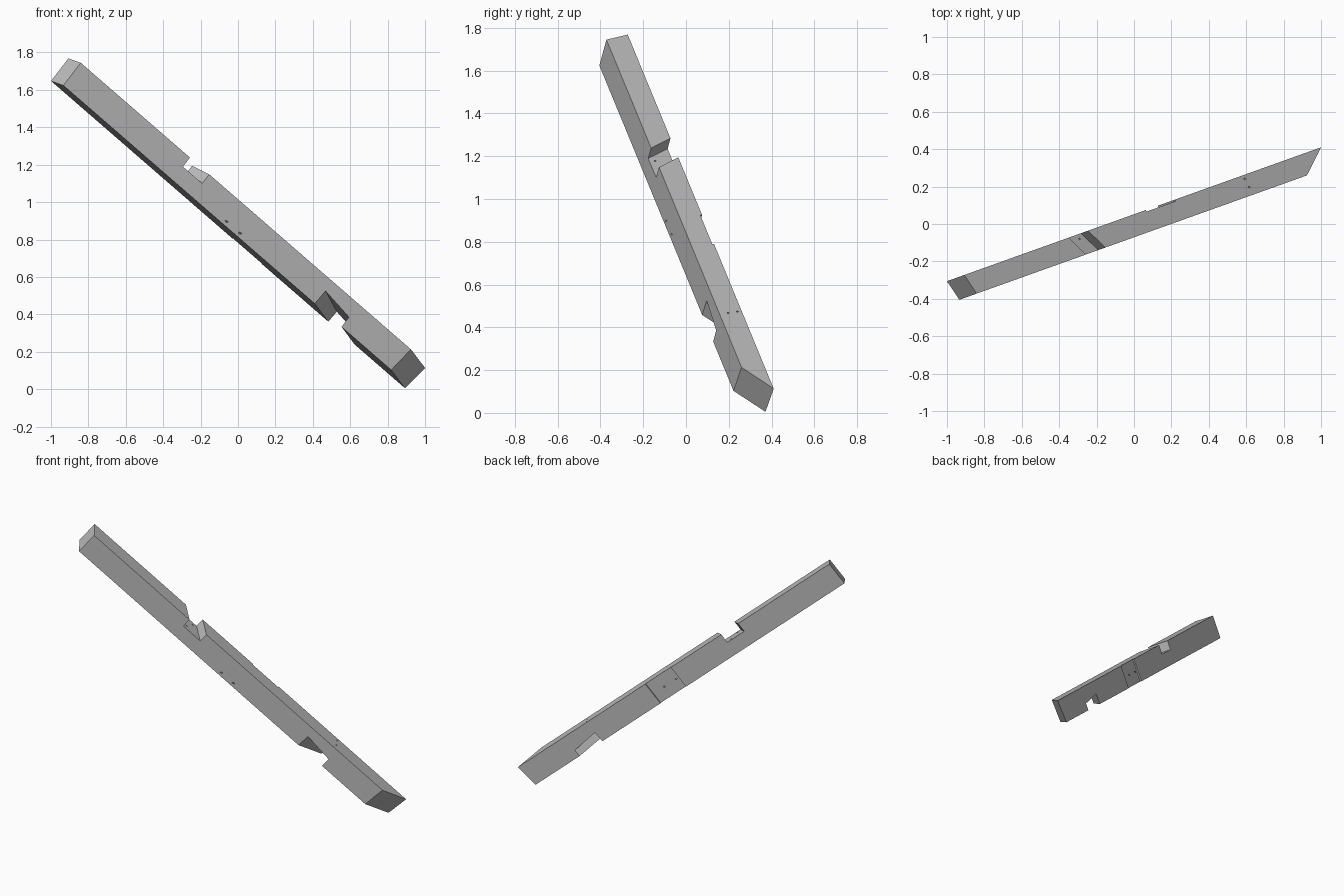
import bpy, bmesh
from mathutils import Matrix, Vector

cube = bpy.data.objects.get("Cube")
if cube:
    bpy.data.objects.remove(cube)

# Frame of the sloping beam: along its length, across its width, up its depth
ALONG = Vector((0.7294, 0.261, -0.633)).normalized()
ACROSS = Vector((-0.337, 0.9415, 0)).normalized()
UP = ALONG.cross(ACROSS).normalized()
FRONT, BACK, BOTTOM, TOP = -0.067, 0.049, 0.615, 0.771


def place(a, v, w):
    return ALONG * a + ACROSS * v + UP * w


def add_object(name, bm):
    bmesh.ops.recalc_face_normals(bm, faces=bm.faces)
    mesh = bpy.data.meshes.new(name)
    bm.to_mesh(mesh)
    bm.free()
    obj = bpy.data.objects.new(name, mesh)
    bpy.context.collection.objects.link(obj)
    return obj


def skewed_prism(name, profile, v0, v1, drop=0.0):
    """Profile of (along, up, skew) on the front face, swept across the width."""
    bm = bmesh.new()
    rings = []
    for v in (v0, v1):
        t = v - FRONT
        rings.append([bm.verts.new(place(a + skew * t, v, w - drop * t))
                      for a, w, skew in profile])
    n = len(profile)
    bm.faces.new(rings[0])
    bm.faces.new(rings[1])
    for i in range(n):
        j = (i + 1) % n
        bm.faces.new((rings[0][i], rings[0][j], rings[1][j], rings[1][i]))
    return add_object(name, bm)


def drill(name, start, end, radius=0.005):
    p, q = place(*start), place(*end)
    turn = (q - p).to_track_quat('Z', 'Y').to_matrix().to_4x4()
    bm = bmesh.new()
    bmesh.ops.create_cone(bm, cap_ends=True, segments=12, radius1=radius, radius2=radius,
                          depth=(q - p).length, matrix=Matrix.Translation((p + q) / 2) @ turn)
    return add_object(name, bm)


# Timber with mitred ends
beam = skewed_prism("timber_brace", [
    (-1.814, BOTTOM, -0.32), (-1.814, TOP, -0.32),
    (0.607, TOP, 1.36), (0.59, BOTTOM, 1.33)], FRONT, BACK)

cutters = [
    # Skewed housing in the upper face
    skewed_prism("upper_notch", [
        (-1.013, 0.708, -0.62), (-1.013, 0.85, -0.62),
        (-0.872, 0.85, -0.62), (-0.872, 0.708, -0.62)], -0.1, 0.08),
    # Skewed housing in the lower face, with a sloping floor
    skewed_prism("lower_notch", [
        (0.026, 0.55, 1.31), (0.034, 0.706, 1.31),
        (0.226, 0.682, 1.28), (0.226, 0.55, 1.28)], -0.1, 0.08, 0.165),
    # Shallow bearing recess in the back face
    skewed_prism("back_recess", [
        (-0.52, 0.55, 0), (-0.52, 0.85, 0),
        (-0.305, 0.85, 0), (-0.305, 0.55, 0)], BACK - 0.009, 0.08),
]

# Slanted peg holes from front to back
for a in (-0.637, -0.538):
    cutters.append(drill("side_peg_hole", (a - 0.03, FRONT - 0.0225, 0.627),
                         (a + 0.185, BACK + 0.0225, 0.704)))
# Peg holes into the two housings
for a, v in ((0.194, 0.027), (0.206, -0.0225)):
    cutters.append(drill("top_peg_hole", (a, v, 0.8), (a, v, 0.66)))
for a, v in ((-0.967, 0.023), (-0.995, -0.038)):
    cutters.append(drill("notch_peg_hole", (a, v, 0.73), (a, v, 0.65)))

# Carve the timber, then discard the cutters
for cutter in cutters:
    cutter.hide_render = True
    mod = beam.modifiers.new(cutter.name, 'BOOLEAN')
    mod.operation = 'DIFFERENCE'
    mod.solver = 'EXACT'
    mod.object = cutter
depsgraph = bpy.context.evaluated_depsgraph_get()
carved = bpy.data.meshes.new_from_object(beam.evaluated_get(depsgraph))
beam.modifiers.clear()
beam.data = carved
for cutter in cutters:
    bpy.data.objects.remove(cutter)

# Plain grey finish
grey = bpy.data.materials.new("plain_grey")
grey.use_nodes = True
colour = (0.5, 0.5, 0.5, 1)
grey.diffuse_color = colour
grey.node_tree.nodes["Principled BSDF"].inputs["Base Color"].default_value = colour
beam.data.materials.clear()
beam.data.materials.append(grey)
